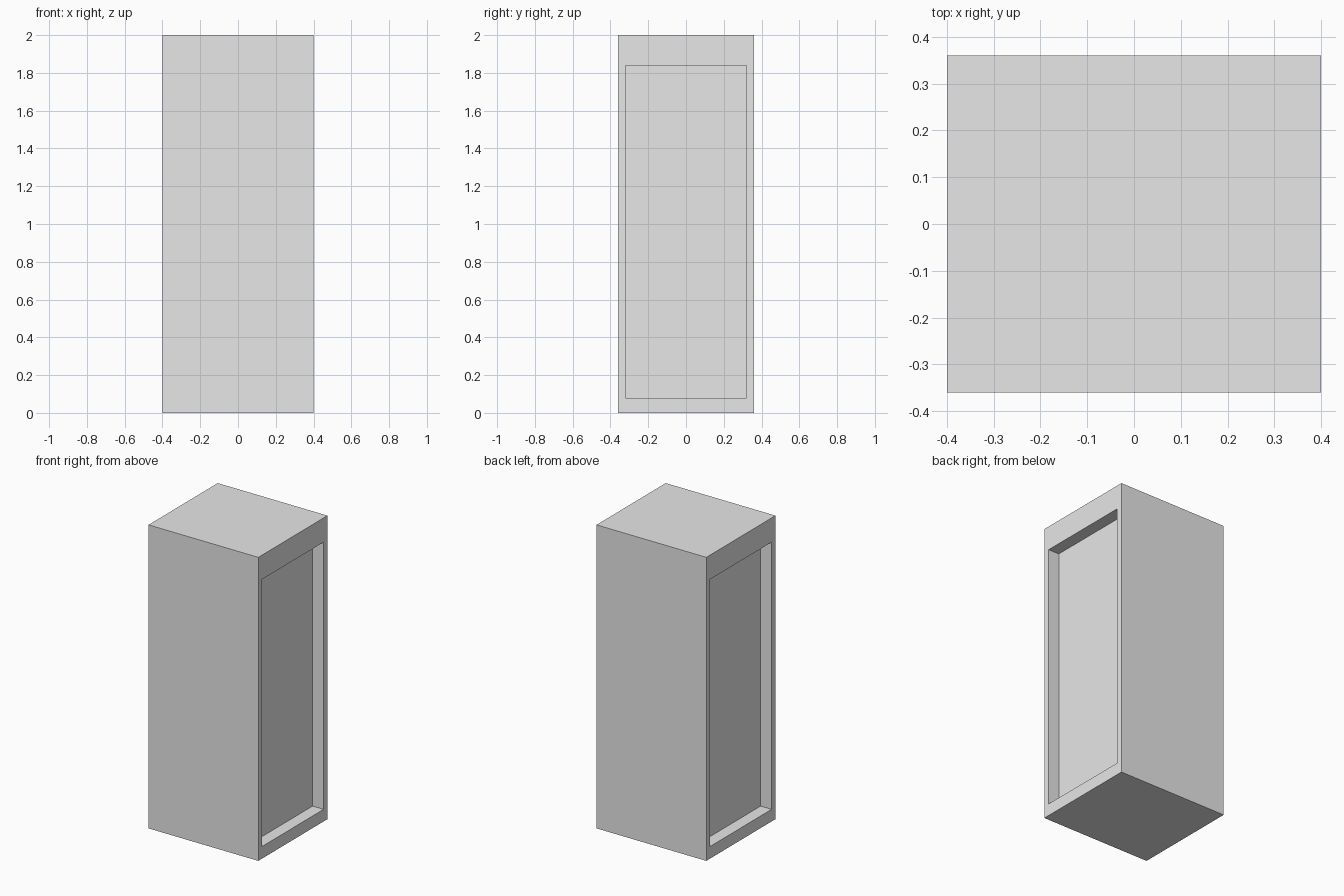
import bpy
import bmesh

WIDTH, DEPTH, HEIGHT = 0.80, 0.72, 2.0
PANEL_Y, PANEL_BOTTOM, PANEL_TOP = 0.32, 0.08, 1.84
RECESS = 0.08

default_cube = bpy.data.objects.get("Cube")
if default_cube:
    bpy.data.objects.remove(default_cube, do_unlink=True)


def make_material(name, colour):
    mat = bpy.data.materials.new(name)
    mat.use_nodes = True
    mat.diffuse_color = colour
    mat.node_tree.nodes["Principled BSDF"].inputs["Base Color"].default_value = colour
    return mat


# Cabinet body: a plain upright box
bm = bmesh.new()
bmesh.ops.create_cube(bm, size=1)
bmesh.ops.scale(bm, vec=(WIDTH, DEPTH, HEIGHT), verts=bm.verts)
bmesh.ops.translate(bm, vec=(0, 0, HEIGHT / 2), verts=bm.verts)
bm.normal_update()

# Recessed panel on the left and right sides
sides = [f for f in bm.faces if abs(f.normal.x) > 0.9]
for face in sides:
    inward = -1 if face.normal.x > 0 else 1
    bmesh.ops.inset_individual(bm, faces=[face], thickness=0.04)
    for v in face.verts:
        v.co.y = PANEL_Y if v.co.y > 0 else -PANEL_Y
        v.co.z = PANEL_TOP if v.co.z > HEIGHT / 2 else PANEL_BOTTOM
    new = bmesh.ops.extrude_discrete_faces(bm, faces=[face])["faces"][0]
    bmesh.ops.translate(bm, vec=(inward * RECESS, 0, 0), verts=new.verts)

bmesh.ops.recalc_face_normals(bm, faces=bm.faces)
mesh = bpy.data.meshes.new("cabinet_body")
bm.to_mesh(mesh)
bm.free()

mesh.materials.append(make_material("light_grey", (0.8, 0.8, 0.8, 1)))
cabinet = bpy.data.objects.new("cabinet_body", mesh)
bpy.context.collection.objects.link(cabinet)
